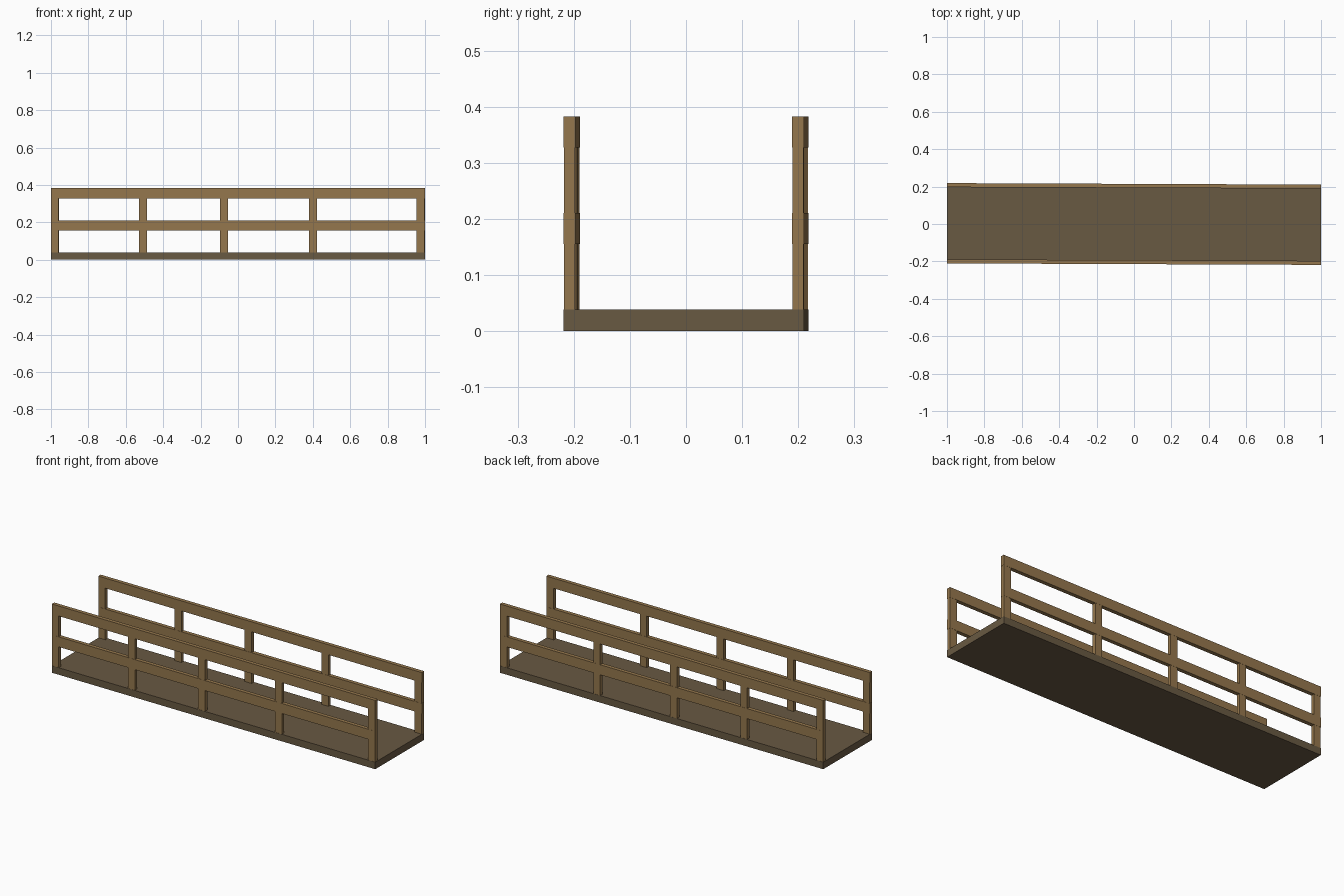
import bpy
from mathutils import Matrix

if "Cube" in bpy.data.objects:
    bpy.data.objects.remove(bpy.data.objects["Cube"])

YAW = -0.004      # the whole bridge sits very slightly turned
HALF = 0.2145     # half width of the deck


def material(name, color):
    m = bpy.data.materials.new(name)
    m.diffuse_color = color
    m.use_nodes = True
    m.node_tree.nodes["Principled BSDF"].inputs["Base Color"].default_value = m.diffuse_color
    return m


wood = material("light_wood", (0.30, 0.185, 0.075, 1))
dark = material("dark_wood", (0.14, 0.10, 0.055, 1))


def box(name, x, y, z, mat):
    """Box from (min, max) ranges, turned with the bridge."""
    bpy.ops.mesh.primitive_cube_add(size=1)
    ob = bpy.context.object
    ob.name = name
    centre = Matrix.Translation([(a + b) / 2 for a, b in (x, y, z)])
    scale = Matrix.Diagonal([b - a for a, b in (x, y, z)] + [1])
    ob.data.transform(Matrix.Rotation(YAW, 4, 'Z') @ centre @ scale)
    ob.data.materials.append(mat)


# Deck
box("deck", (-1, 1), (-HALF, HALF), (0, 0.039), dark)

# Railings on both sides
post_ranges = [(-0.999, -0.958), (-0.529, -0.487), (-0.096, -0.053),
               (0.38, 0.422), (0.955, 0.999)]
for side, s in (("front", -1), ("back", 1)):
    rail_y = sorted((s * HALF, s * (HALF - 0.0215)))
    post_y = sorted((s * (HALF - 0.0008), s * (HALF - 0.0205)))
    for i, x in enumerate(post_ranges):
        box(f"{side}_post_{i + 1}", x, post_y, (0.035, 0.382), wood)
    box(f"{side}_top_rail", (-1, 1), rail_y, (0.327, 0.383), wood)
    box(f"{side}_middle_rail", (-1, 1), rail_y, (0.155, 0.211), wood)
